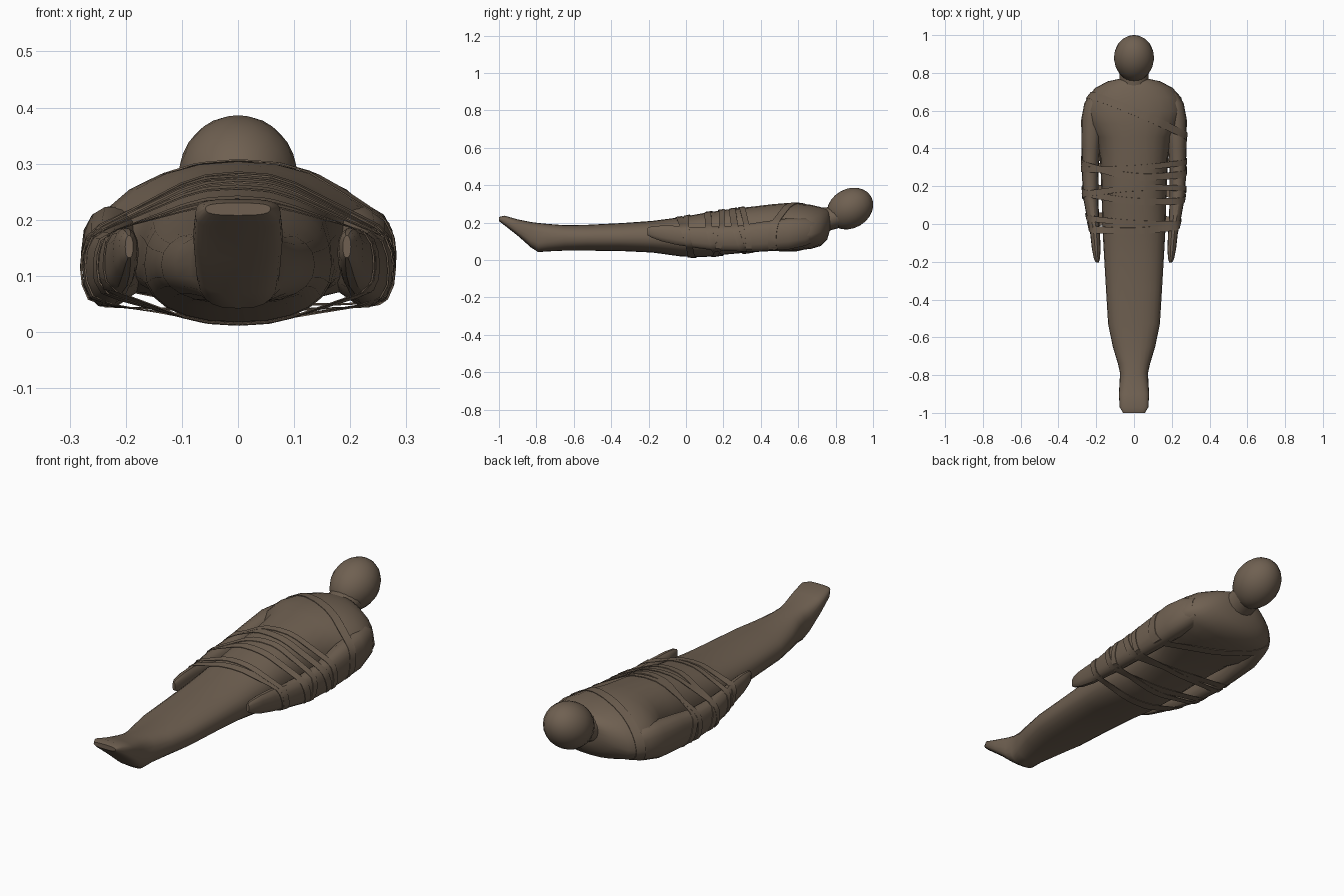
import bpy, bmesh, math
from mathutils import Vector, geometry

if "Cube" in bpy.data.objects:
    bpy.data.objects.remove(bpy.data.objects["Cube"])

cloth = bpy.data.materials.new("aged brown linen")
cloth.diffuse_color = (0.16, 0.118, 0.083, 1)
cloth.use_nodes = True
cloth.node_tree.nodes["Principled BSDF"].inputs["Base Color"].default_value = cloth.diffuse_color


def finish(bm, name, angle=35):
    bmesh.ops.recalc_face_normals(bm, faces=bm.faces)
    me = bpy.data.meshes.new(name)
    bm.to_mesh(me)
    bm.free()
    me.materials.append(cloth)
    ob = bpy.data.objects.new(name, me)
    bpy.context.collection.objects.link(ob)
    bpy.ops.object.select_all(action='DESELECT')
    ob.select_set(True)
    bpy.context.view_layer.objects.active = ob
    bpy.ops.object.shade_smooth_by_angle(angle=math.radians(angle))
    return ob


def spow(v, e):
    return math.copysign(abs(v) ** e, v)


def loft(rows, name, n=24, side=1):
    """rows: x centre, y, half width, bottom z, widest z, top z, squareness"""
    bm = bmesh.new()
    rings = []
    for cx, y, hw, zb, zm, zt, e in rows:
        ring = []
        for i in range(n):
            a = 2 * math.pi * i / n
            c, s = spow(math.cos(a), e), spow(math.sin(a), e)
            z = zm + s * ((zt - zm) if s > 0 else (zm - zb))
            ring.append(bm.verts.new((side * (cx + hw * c), y, z)))
        rings.append(ring)
    for r, q in zip(rings, rings[1:]):
        for i in range(n):
            j = (i + 1) % n
            bm.faces.new((r[i], r[j], q[j], q[i]))
    bm.faces.new(rings[0])
    bm.faces.new(rings[-1])
    return finish(bm, name)


# wrapped feet, legs, trunk and shoulders in one shroud
body = loft([(0, *r) for r in [
    (-1.00, .058, .208, .22, .230, .7),
    (-.97, .076, .185, .21, .237, .6),
    (-.90, .080, .130, .17, .217, .6),
    (-.83, .076, .068, .13, .203, .65),
    (-.79, .074, .042, .12, .198, .7),
    (-.74, .085, .046, .12, .193, .8),
    (-.65, .112, .050, .12, .186, .85),
    (-.53, .137, .050, .12, .188, .85),
    (-.35, .148, .048, .12, .197, .85),
    (-.18, .158, .040, .12, .209, .85),
    (-.02, .167, .018, .12, .230, .85),
    (.10, .170, .016, .12, .252, .85),
    (.22, .174, .030, .12, .270, .85),
    (.35, .180, .042, .12, .285, .85),
    (.46, .200, .048, .13, .298, .9),
    (.53, .250, .048, .13, .304, .95),
    (.60, .268, .052, .13, .303, .95),
    (.67, .250, .060, .135, .295, .95),
    (.72, .205, .075, .15, .283, .95),
    (.755, .140, .110, .18, .272, 1),
    (.77, .070, .160, .20, .262, 1)]], "shrouded_body")

# neck
loft([(0, .70, .085, .13, .20, .275, 1), (0, .76, .076, .155, .215, .283, 1),
      (0, .85, .080, .18, .25, .30, 1)], "neck", 16)

# egg shaped head, raised, face upward
bm = bmesh.new()
bmesh.ops.create_uvsphere(bm, u_segments=20, v_segments=12, radius=1)
tilt = math.radians(30)
for v in bm.verts:
    x, y, z = v.co
    x *= .107 * (1 - .08 * max(0, -y))
    y, z = y * .13, z * .105
    v.co = (x, .877 + y * math.cos(tilt) - z * math.sin(tilt),
            .275 + y * math.sin(tilt) + z * math.cos(tilt))
finish(bm, "head")

# arms with flat hands beside the hips
arm_rows = [(.185, .69, .045, .055), (.205, .64, .058, .075), (.220, .55, .060, .085),
            (.228, .40, .049, .080), (.232, .28, .044, .070), (.230, .15, .041, .065),
            (.217, .03, .032, .055), (.206, -.05, .026, .052), (.200, -.13, .023, .043),
            (.196, -.185, .016, .030), (.194, -.205, .007, .020)]
arm_z = [.155, .15, .14, .125, .115, .115, .122, .132, .142, .150, .152]
arms = []
for side, label in ((1, "right_side_arm"), (-1, "left_side_arm")):
    rows = [(x, y, w, z - h, z, z + h, .85) for (x, y, w, h), z in zip(arm_rows, arm_z)]
    arms.append(loft(rows, label, 14, side))


# bandages: taut strips following the hull of tilted slices
def hull_slice(co, no, u, v):
    pts = []
    for ob in [body] + arms:
        bm = bmesh.new()
        bm.from_mesh(ob.data)
        cut = bmesh.ops.bisect_plane(bm, geom=bm.verts[:] + bm.edges[:] + bm.faces[:],
                                     plane_co=co, plane_no=no)['geom_cut']
        pts += [Vector(((g.co - co).dot(u), (g.co - co).dot(v)))
                for g in cut if isinstance(g, bmesh.types.BMVert)]
        bm.free()
    return [pts[i] for i in geometry.convex_hull_2d(pts)]


def radius(hull, d):
    best = 0
    for a, b in zip(hull, hull[1:] + hull[:1]):
        e = b - a
        den = d.x * e.y - d.y * e.x
        if abs(den) > 1e-9:
            t = (a.x * e.y - a.y * e.x) / den
            s = (a.x * d.y - a.y * d.x) / den
            if t > 0 and -1e-4 <= s <= 1.0001:
                best = max(best, t)
    return best


def bandage(name, y, slope_x, slope_z, width, gap=.003, n=64):
    no = Vector((-slope_x, 1, -slope_z)).normalized()
    u = Vector((1, slope_x, 0)).normalized()
    v = u.cross(no).normalized()
    bm = bmesh.new()
    loops = []
    edges = []
    for k in (-.5, .5):
        co = Vector((0, y, .14)) + no * k * width
        edges.append((co, hull_slice(co, no, u, v)))
    for off in (gap, gap + .003):
        for co, hull in edges:
            loop = []
            for i in range(n):
                a = 2 * math.pi * i / n
                d = Vector((math.cos(a), math.sin(a)))
                r = radius(hull, d) + off
                loop.append(bm.verts.new(co + u * d.x * r + v * d.y * r))
            loops.append(loop)
    for p, q in ((0, 1), (1, 3), (3, 2), (2, 0)):
        for i in range(n):
            j = (i + 1) % n
            bm.faces.new((loops[p][i], loops[p][j], loops[q][j], loops[q][i]))
    finish(bm, name, 40)


for i, spec in enumerate([
        (-.01, .03, -.30, .035), (.02, -.06, -.15, .03),
        (.15, -.08, -.25, .035), (.17, .06, .15, .03),
        (.30, -.10, -.35, .035), (.31, .07, -.1, .03),
        (.58, -.42, .1, .04)]):
    bandage("bandage_%d" % (i + 1), *spec, gap=.002 + .0008 * (i % 2))
